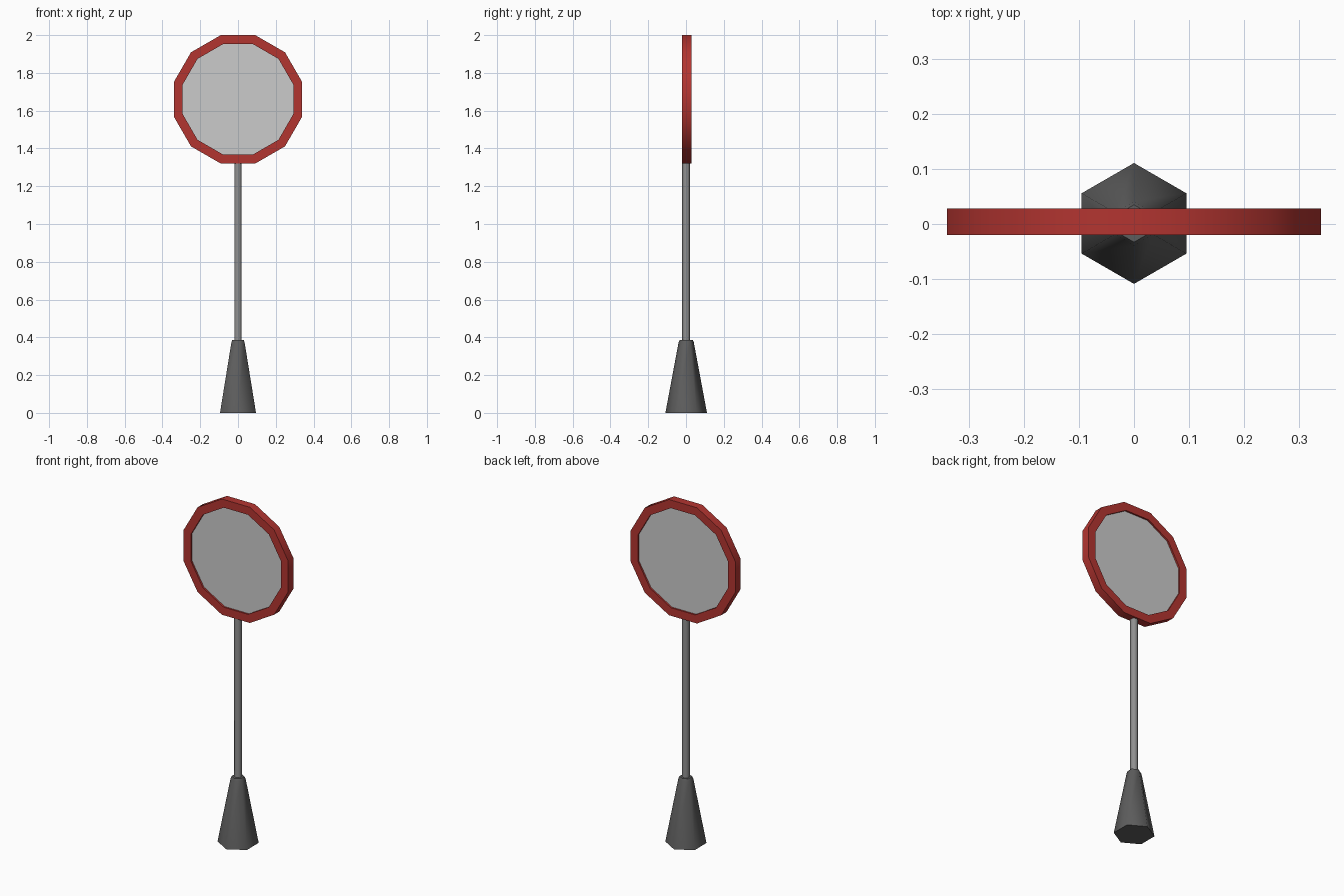
import bpy, bmesh
from math import cos, sin, pi, radians

cube = bpy.data.objects.get("Cube")
if cube:
    bpy.data.objects.remove(cube)


def material(name, rgb):
    m = bpy.data.materials.new(name)
    m.use_nodes = True
    colour = (*rgb, 1.0)
    m.diffuse_color = colour
    node = next(n for n in m.node_tree.nodes if n.type == 'BSDF_PRINCIPLED')
    node.inputs["Base Color"].default_value = colour
    return m


red = material("red frame", (0.45, 0.035, 0.03))
silver = material("silver panel", (0.6, 0.6, 0.6))
steel = material("grey steel", (0.28, 0.28, 0.28))
dark = material("dark grey", (0.11, 0.11, 0.11))


def lathe(name, profile, sides, mat, place, turn=0.0, closed=False, angle=40):
    """Sweep (radius, height) points around an axis; place maps them to the world."""
    bm = bmesh.new()
    rings = []
    for r, h in profile:
        angles = [turn + 2 * pi * i / sides for i in range(sides)]
        rings.append([bm.verts.new(place(r * cos(a), r * sin(a), h)) for a in angles])
    pairs = list(zip(rings, rings[1:]))
    if closed:
        pairs.append((rings[-1], rings[0]))
    else:
        bm.faces.new(rings[0])
        bm.faces.new(rings[-1])
    for a, b in pairs:
        for i in range(sides):
            j = (i + 1) % sides
            bm.faces.new((a[i], a[j], b[j], b[i]))
    bmesh.ops.recalc_face_normals(bm, faces=bm.faces)
    mesh = bpy.data.meshes.new(name)
    bm.to_mesh(mesh)
    bm.free()
    mesh.materials.append(mat)
    obj = bpy.data.objects.new(name, mesh)
    bpy.context.collection.objects.link(obj)
    bpy.ops.object.select_all(action='DESELECT')
    obj.select_set(True)
    bpy.context.view_layer.objects.active = obj
    bpy.ops.object.shade_smooth_by_angle(angle=radians(angle))
    return obj


def upright(x, y, h):
    return (x, y + 0.001, h)


def facing(x, z, h):
    return (x, h + 0.004, z + 1.66)


# Six-sided weighted foot and post
lathe("base", [(0.11, 0), (0.04, 0.375), (0.034, 0.387)], 6, dark, upright, pi / 6, angle=65)
lathe("post", [(0.021, 0.38), (0.021, 1.36)], 6, steel, upright, pi / 6, angle=65)

# Twelve-sided frame with a recessed panel on both faces
outer, inner, half = 0.352, 0.303, 0.024
lathe("frame", [(outer, -half), (outer, half), (inner, half), (inner, -half)],
      12, red, facing, pi / 12, closed=True)
lathe("panel", [(inner + 0.005, -0.014), (inner + 0.005, 0.014)], 12, silver, facing, pi / 12)
